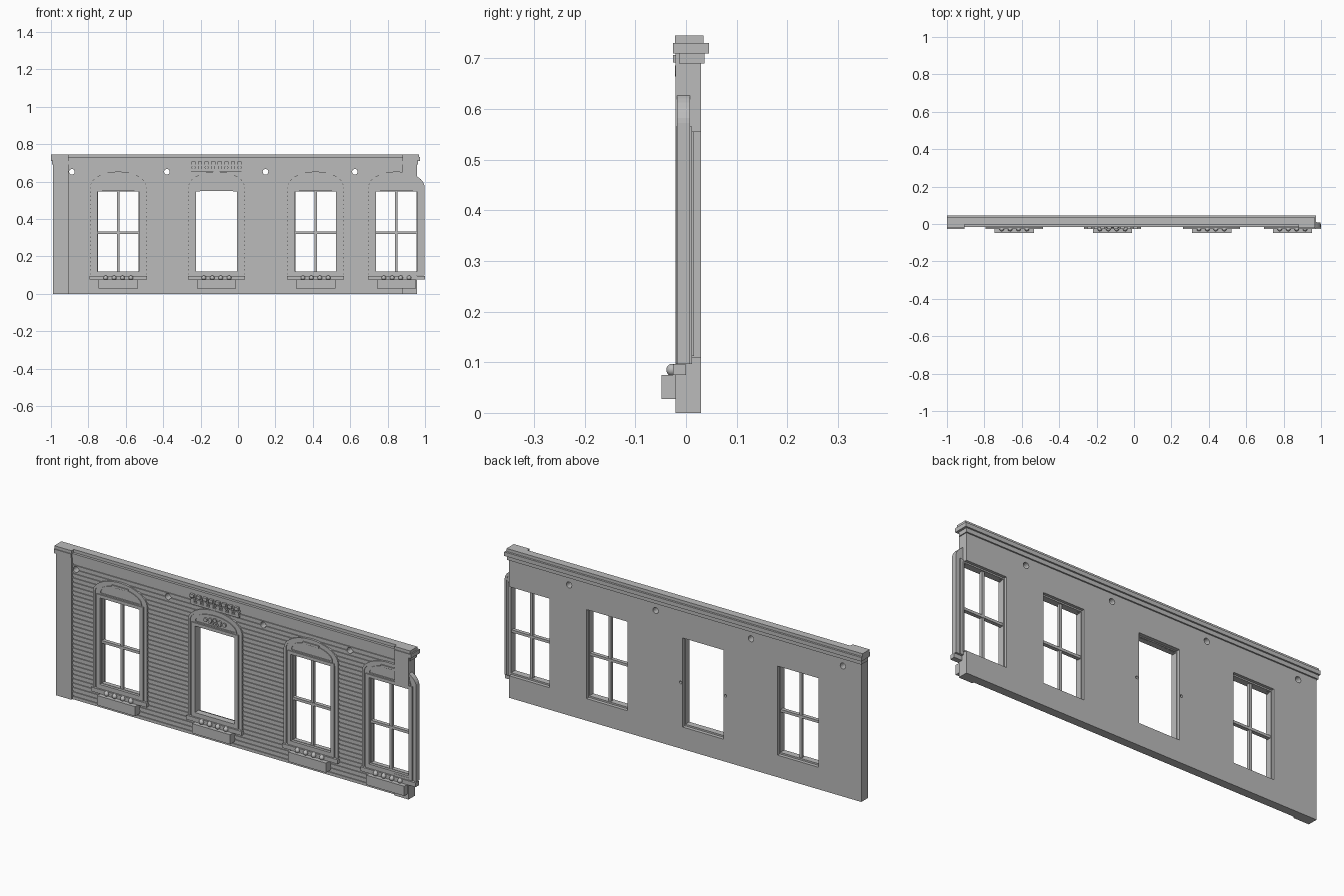
import bpy, bmesh, math
from mathutils import Matrix, Vector

if "Cube" in bpy.data.objects:
    bpy.data.objects.remove(bpy.data.objects["Cube"], do_unlink=True)

grey = bpy.data.materials.new("wall_grey")
grey.use_nodes = True
COLOR = (0.5, 0.5, 0.5, 1)
grey.diffuse_color = COLOR
grey.node_tree.nodes["Principled BSDF"].inputs["Base Color"].default_value = COLOR


def box(bm, x0, x1, y0, y1, z0, z1):
    size = Vector((x1 - x0, y1 - y0, z1 - z0))
    mid = Vector((x0 + x1, y0 + y1, z0 + z1)) / 2
    bmesh.ops.create_cube(bm, size=1, matrix=Matrix.Translation(mid) @ Matrix.Diagonal((*size, 1)))


def rod(bm, x, z, r, y0, y1, n=16):
    m = Matrix.Translation((x, (y0 + y1) / 2, z)) @ Matrix.Rotation(math.pi / 2, 4, 'X')
    bmesh.ops.create_cone(bm, cap_ends=True, segments=n, radius1=r, radius2=r, depth=y1 - y0, matrix=m)


def plate(bm, pts, y0, y1):
    """Outline in x, z extruded along y."""
    f = bm.faces.new([bm.verts.new((x, y0, z)) for x, z in pts])
    new = bmesh.ops.extrude_face_region(bm, geom=[f])["geom"]
    bmesh.ops.translate(bm, vec=(0, y1 - y0, 0), verts=[g for g in new if isinstance(g, bmesh.types.BMVert)])


def ring(bm, outer, inner, y0, y1):
    """Frame between two outlines with equal point counts."""
    loops = [[bm.verts.new((x, y, z)) for x, z in pts]
             for pts, y in ((outer, y0), (outer, y1), (inner, y1), (inner, y0))]
    n = len(outer)
    for k in range(4):
        a, b = loops[k], loops[(k + 1) % 4]
        for i in range(n):
            j = (i + 1) % n
            bm.faces.new((a[i], a[j], b[j], b[i]))


def arch(cx, hw, z0, spring, top, n=24):
    pts = [(cx + hw * math.cos(math.pi * i / n), spring + (top - spring) * math.sin(math.pi * i / n))
           for i in range(n + 1)]
    return [(cx + hw, z0)] + pts + [(cx - hw, z0)]


def rect(cx, hw, z0, z1):
    return [(cx - hw, z0), (cx + hw, z0), (cx + hw, z1), (cx - hw, z1)]


def finish(bm, name, smooth=False):
    bmesh.ops.recalc_face_normals(bm, faces=bm.faces)
    me = bpy.data.meshes.new(name)
    bm.to_mesh(me)
    bm.free()
    me.materials.append(grey)
    ob = bpy.data.objects.new(name, me)
    bpy.context.collection.objects.link(ob)
    if smooth:
        for o in bpy.context.selected_objects:
            o.select_set(False)
        ob.select_set(True)
        bpy.context.view_layer.objects.active = ob
        bpy.ops.object.shade_smooth_by_angle(angle=math.radians(35))
    return ob


LEFT, RIGHT, BACK = -0.99, 0.957, 0.03
WINDOWS = {"window_a": -0.64, "doorway": -0.115, "window_b": 0.415, "window_c": 0.847}

# Wall with horizontal plank siding
BOARDS, HEIGHT = 32, 0.7
pitch = HEIGHT / BOARDS
profile = [(BACK, HEIGHT), (BACK, 0)]
for i in range(BOARDS):
    z = i * pitch
    profile += [(-0.012, z), (-0.012, z + pitch * 0.68), (-0.007, z + pitch * 0.68), (-0.007, z + pitch)]
bm = bmesh.new()
f = bm.faces.new([bm.verts.new((LEFT, y, z)) for y, z in profile])
new = bmesh.ops.extrude_face_region(bm, geom=[f])["geom"]
bmesh.ops.translate(bm, vec=(RIGHT - LEFT, 0, 0), verts=[g for g in new if isinstance(g, bmesh.types.BMVert)])
wall = finish(bm, "plank_wall")

# Openings and round holes cut through the wall
bm = bmesh.new()
for cx in WINDOWS.values():
    right = cx + (0.2 if cx > 0.8 else 0.113)
    box(bm, cx - 0.113, right, -0.1, 0.1, 0.11, 0.555)
for x in (-0.888, -0.38, 0.147, 0.625):
    rod(bm, x, 0.652, 0.015, -0.1, 0.1)
for s in (-1, 1):
    rod(bm, WINDOWS["doorway"] + s * 0.124, 0.33, 0.007, 0.018, 0.1, 12)
cutter = finish(bm, "opening_cutter")
cutter.hide_render = True
mod = wall.modifiers.new("openings", 'BOOLEAN')
mod.operation, mod.solver, mod.object = 'DIFFERENCE', 'EXACT', cutter
bpy.context.view_layer.objects.active = wall
bpy.ops.object.modifier_apply(modifier=mod.name)
bpy.data.objects.remove(cutter, do_unlink=True)

# Corner pilasters
for name, x0, x1, z0, z1 in (("left_end_pilaster", LEFT, -0.905, 0, 0.72),
                             ("right_end_pilaster_top", 0.88, RIGHT, 0.553, 0.72),
                             ("right_end_pilaster_base", 0.88, RIGHT, 0, 0.108)):
    bm = bmesh.new()
    box(bm, x0, x1, -0.021, 0.0, z0, z1)
    finish(bm, name)

# Stepped cornice with projecting end caps
bm = bmesh.new()
for over, cap, mid, back, z0, z1 in ((0.005, -0.023, -0.014, 0.037, 0.69, 0.71),
                                     (0.016, -0.026, -0.017, 0.045, 0.71, 0.73),
                                     (0.01, -0.022, -0.004, 0.035, 0.73, 0.745)):
    lo, hi = max(LEFT - over, -1), RIGHT + over
    box(bm, lo, hi, mid, back, z0, z1)
    if z0 > 0.7:
        box(bm, lo, -0.905, cap, 0, z0, z1)
        box(bm, 0.88, hi, cap, 0, z0, z1)
finish(bm, "cornice")

for name, cx in WINDOWS.items():
    # Arched casing in two steps, and the square architrave inside it
    bm = bmesh.new()
    ring(bm, arch(cx, 0.15, 0.097, 0.572, 0.653), arch(cx, 0.138, 0.097, 0.572, 0.64), -0.018, 0.008)
    ring(bm, arch(cx, 0.138, 0.097, 0.572, 0.64), arch(cx, 0.112, 0.118, 0.545, 0.55), -0.013, 0.006)
    ring(bm, rect(cx, 0.129, 0.097, 0.566), rect(cx, 0.11, 0.118, 0.55), -0.0195, 0.012)
    finish(bm, name + "_casing")

    # Arch panel with a raised rib
    bm = bmesh.new()
    plate(bm, arch(cx, 0.138, 0.555, 0.572, 0.64), -0.014, 0.004)
    ring(bm, arch(cx, 0.118, 0.568, 0.575, 0.628), arch(cx, 0.108, 0.574, 0.577, 0.62), -0.018, 0)
    if name == "doorway":
        for i in range(-2, 3):
            rod(bm, cx + i * 0.026, 0.606 - 0.005 * abs(i), 0.01, -0.021, 0, 12)
            rod(bm, cx + i * 0.014, 0.588, 0.006, -0.021, 0, 12)
    else:
        box(bm, cx - 0.045, cx + 0.045, -0.02, 0, 0.622, 0.632)
    finish(bm, name + "_arch_panel")

    # Sill and the block below it
    bm = bmesh.new()
    box(bm, cx - 0.153, cx + 0.153, -0.026, 0, 0.075, 0.096)
    box(bm, cx - 0.105, cx + 0.105, -0.048, 0, 0.027, 0.075)
    finish(bm, name + "_sill")

    # Round beads along the sill
    bm = bmesh.new()
    for i in range(4):
        m = Matrix.Translation((cx + (i - 1.5) * 0.045, -0.027, 0.085))
        bmesh.ops.create_uvsphere(bm, u_segments=16, v_segments=10, radius=0.012, matrix=m)
    finish(bm, name + "_sill_beads", smooth=True)

    # Sash and glazing bars
    if name != "doorway":
        bm = bmesh.new()
        ring(bm, rect(cx, 0.113, 0.112, 0.556), rect(cx, 0.108, 0.12, 0.548), -0.006, 0.016)
        box(bm, cx - 0.007, cx + 0.007, -0.005, 0.01, 0.115, 0.553)
        box(bm, cx - 0.11, cx + 0.11, -0.007, 0.012, 0.32, 0.333)
        finish(bm, name + "_sash")

# Toothed crest above the doorway
bm = bmesh.new()
cx = WINDOWS["doorway"]
box(bm, cx - 0.135, cx + 0.135, -0.02, 0, 0.655, 0.666)
for i in range(8):
    x = cx + (i - 3.5) * 0.035
    box(bm, x - 0.011, x + 0.011, -0.026, 0, 0.692, 0.707)
    box(bm, x - 0.015, x + 0.015, -0.018, 0, 0.683, 0.692)
    rod(bm, x, 0.675, 0.011, -0.022, 0, 12)
finish(bm, "doorway_crest")
